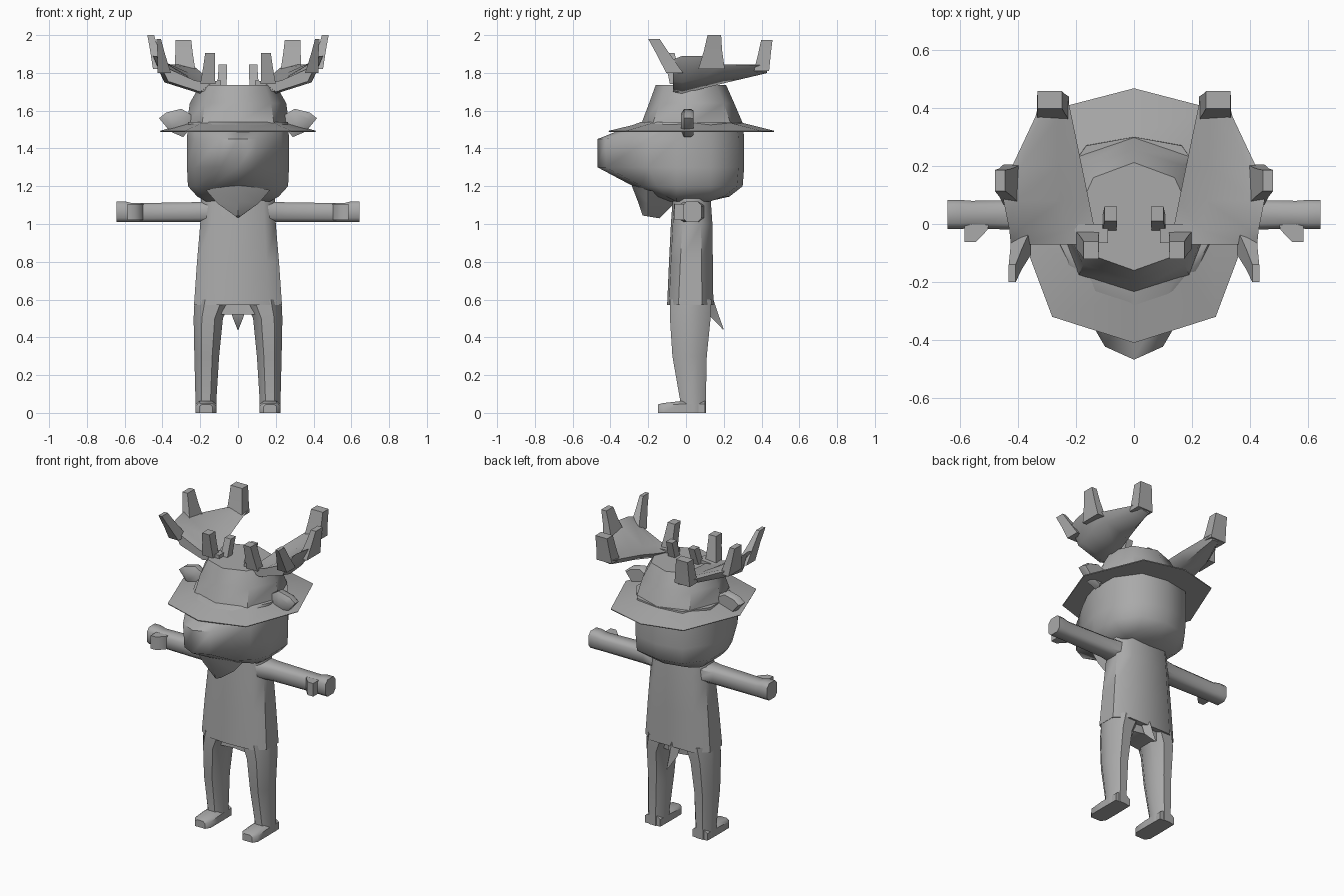
import bpy, bmesh, math
from mathutils import Vector

GREY = bpy.data.materials.new("plain grey")
GREY.diffuse_color = (0.4, 0.4, 0.4, 1)


def loft(name, rings, mirror=False, angle=50):
    """Skin a list of equal-length rings, cap both ends, optionally mirror in x."""
    bm = bmesh.new()
    loops = [[bm.verts.new(p) for p in r] for r in rings]
    n = len(loops[0])
    for a, b in zip(loops, loops[1:]):
        for i in range(n):
            j = (i + 1) % n
            bm.faces.new((a[i], a[j], b[j], b[i]))
    bm.faces.new(loops[0])
    bm.faces.new(loops[-1])
    if mirror:
        copy = bmesh.ops.duplicate(bm, geom=bm.verts[:] + bm.edges[:] + bm.faces[:])
        for v in copy["geom"]:
            if isinstance(v, bmesh.types.BMVert):
                v.co.x *= -1
    bmesh.ops.remove_doubles(bm, verts=bm.verts[:], dist=1e-5)
    bmesh.ops.recalc_face_normals(bm, faces=bm.faces[:])
    me = bpy.data.meshes.new(name)
    bm.to_mesh(me)
    bm.free()
    me.materials.append(GREY)
    ob = bpy.data.objects.new(name, me)
    bpy.context.collection.objects.link(ob)
    bpy.ops.object.select_all(action='DESELECT')
    ob.select_set(True)
    bpy.context.view_layer.objects.active = ob
    bpy.ops.object.shade_smooth_by_angle(angle=math.radians(angle))
    return ob


def symmetric(half, z):
    """Full plan ring from its right half, listed front centre to back centre."""
    return [(x, y, z) for x, y in half] + [(-x, y, z) for x, y in half[-2:0:-1]]


def cut_box(x0, x1, y0, y1, c=0.28):
    """Rectangle with cut corners as (u, v) pairs."""
    dx, dy = (x1 - x0) * c, (y1 - y0) * c
    return [(x0 + dx, y0), (x1 - dx, y0), (x1, y0 + dy), (x1, y1 - dy),
            (x1 - dx, y1), (x0 + dx, y1), (x0, y1 - dy), (x0, y0 + dy)]


def prong(name, base, tip, w0, w1):
    """Tapered four-sided spike, mirrored; w is (x half width, y half width)."""
    ring = lambda c, w: [(c[0] + sx * w[0], c[1] + sy * w[1], c[2])
                         for sx, sy in ((-1, -1), (1, -1), (1, 1), (-1, 1))]
    mid = Vector(base).lerp(Vector(tip), 0.55)
    wm = [a * 0.35 + b * 0.65 for a, b in zip(w0, w1)]
    return loft(name, [ring(base, w0), ring(mid, wm), ring(tip, w1)], True)


# Torso, a long tunic flaring to the hips
loft("torso", [symmetric([(0, f), (w * 0.7, f + 0.01), (w, f + 0.06), (w, b - 0.06),
                          (w * 0.65, b), (0, b)], z)
               for z, w, f, b in [(0.57, 0.233, -0.10, 0.145), (0.80, 0.217, -0.09, 0.142),
                                  (1.00, 0.20, -0.08, 0.14), (1.14, 0.195, -0.07, 0.13)]])

# Hips closing the gap between the legs
loft("hips", [symmetric([(0, -0.04), (w, -0.05), (w, 0.10), (0, 0.12)], z)
              for z, w in [(0.52, 0.09), (0.60, 0.18)]])

# Legs with ankles
loft("legs", [[(x, y, z) for x, y in cut_box(x0, x1, y0, y1)]
              for z, x0, x1, y0, y1 in [(0.0, 0.115, 0.225, -0.04, 0.105),
                                        (0.06, 0.115, 0.225, -0.03, 0.105),
                                        (0.30, 0.10, 0.231, -0.072, 0.11),
                                        (0.50, 0.08, 0.235, -0.085, 0.13),
                                        (0.60, 0.03, 0.230, -0.085, 0.135)]], True)

# Feet, pointing forward
loft("feet", [[(0.17 + u * w, y, v) for u, v in ((-1, 0), (1, 0), (1, h * 0.75),
                                                 (0.6, h), (-0.6, h), (-1, h * 0.75))]
              for y, w, h in [(-0.148, 0.035, 0.045), (-0.12, 0.055, 0.052),
                              (-0.03, 0.056, 0.062), (0.10, 0.054, 0.062)]], True)

# Tail
loft("tail", [[(-0.045, 0.12, 0.58), (0.045, 0.12, 0.58), (0, 0.145, 0.60)],
              [(-0.03, 0.13, 0.51), (0.03, 0.13, 0.51), (0, 0.172, 0.52)],
              [(-0.002, 0.197, 0.44), (0.002, 0.197, 0.44), (0, 0.2, 0.443)]])

# Arms and thumbs
loft("arms", [[(x, u, v) for u, v in cut_box(y0, y1, 1.01, z1, 0.2)]
              for x, y0, y1, z1 in [(0.14, -0.05, 0.10, 1.12), (0.25, -0.025, 0.085, 1.115),
                                    (0.56, -0.015, 0.08, 1.11), (0.60, -0.017, 0.083, 1.12),
                                    (0.643, -0.017, 0.083, 1.12)]], True)
loft("thumbs", [[(x, y, z) for x, y in ((0.50, 0.0), (0.505, -0.02), (0.545, -0.062),
                                        (0.585, -0.062), (0.585, 0.0))]
                for z in (1.02, 1.105)], True)

# Head with a wedge-shaped muzzle
head = []
for z, w, front, back, muzzle in [(1.12, 0.17, -0.10, 0.12, 0.09), (1.145, 0.215, -0.19, 0.23, 0.11),
                                  (1.20, 0.265, -0.28, 0.30, 0.14), (1.30, 0.27, -0.468, 0.308, 0.09),
                                  (1.45, 0.27, -0.468, 0.308, 0.10), (1.54, 0.265, -0.24, 0.30, 0.14)]:
    head.append(symmetric([(0, front), (muzzle, front + 0.045),
                           (w * 0.85, max(front * 0.55, -0.20)), (w, -0.05), (w, 0.13),
                           (w * 0.62, back - 0.03), (0, back)], z))
loft("head", head, angle=60)

# Pointed beard beneath the jaw
loft("beard", [[(-0.17, -0.20, 1.18), (0, -0.29, 1.21), (0.17, -0.20, 1.18), (0, -0.03, 1.15)],
               [(-0.11, -0.20, 1.11), (0, -0.255, 1.12), (0.11, -0.20, 1.11), (0, -0.06, 1.11)],
               [(-0.012, -0.20, 1.04), (0, -0.23, 1.045), (0.012, -0.20, 1.04), (0, -0.14, 1.03)]])

# Hat: wide brim sheet and tapering crown
hat_rows = [(1.488, [(0, -0.408), (0.28, -0.32), (0.41, 0.03), (0.26, 0.40), (0, 0.465)]),
            (1.493, [(0, -0.41), (0.282, -0.32), (0.413, 0.03), (0.262, 0.40), (0, 0.468)]),
            (1.535, [(0, -0.235), (0.19, -0.175), (0.27, 0.03), (0.19, 0.235), (0, 0.30)]),
            (1.64, [(0, -0.195), (0.175, -0.14), (0.255, 0.03), (0.175, 0.20), (0, 0.255)]),
            (1.737, [(0, -0.16), (0.14, -0.11), (0.20, 0.03), (0.14, 0.16), (0, 0.212)])]
loft("hat", [symmetric(half, z) for z, half in hat_rows], angle=45)

# Leaf-shaped ears
ear = [(0.25, 1.51), (0.29, 1.46), (0.36, 1.49), (0.418, 1.56), (0.38, 1.59), (0.30, 1.61), (0.25, 1.58)]
loft("ears", [[(0.33 + (x - 0.33) * s, y, 1.54 + (z - 1.54) * s) for x, z in ear]
              for y, s in [(-0.027, 0.6), (-0.01, 1), (0.025, 1), (0.04, 0.85)]], True)

# Antler palms: cupped plates running front to back
palms = [(-0.07, [(0.14, 1.745), (0.20, 1.70), (0.37, 1.755), (0.425, 1.87), (0.385, 1.83), (0.23, 1.76)]),
         (-0.02, [(0.135, 1.74), (0.20, 1.69), (0.39, 1.75), (0.43, 1.89), (0.395, 1.86), (0.23, 1.755)]),
         (0.08, [(0.155, 1.76), (0.21, 1.715), (0.40, 1.77), (0.45, 1.89), (0.415, 1.87), (0.25, 1.775)]),
         (0.20, [(0.18, 1.79), (0.23, 1.745), (0.385, 1.79), (0.42, 1.845), (0.39, 1.845), (0.26, 1.80)]),
         (0.37, [(0.215, 1.82), (0.24, 1.785), (0.31, 1.80), (0.34, 1.84), (0.32, 1.845), (0.26, 1.83)]),
         (0.43, [(0.228, 1.83), (0.245, 1.80), (0.29, 1.805), (0.325, 1.84), (0.31, 1.85), (0.26, 1.84)])]
loft("antler_palms", [[(x, y, z) for x, z in sec] for y, sec in palms], True, 60)

# Antler stems and prongs
loft("antler_stems", [[(x, u, v) for u, v in ((-0.065, z - 0.03), (0.0, z - 0.03), (0.0, z + 0.02), (-0.065, z + 0.02))]
                      for x, z in [(0.09, 1.74), (0.22, 1.73)]], True)
prong("antler_front_prongs", (0.39, -0.06, 1.80), (0.42, -0.17, 1.98), (0.035, 0.045), (0.012, 0.03))
prong("antler_middle_prongs", (0.42, 0.135, 1.82), (0.462, 0.15, 2.0), (0.03, 0.07), (0.018, 0.036))
prong("antler_rear_prongs", (0.28, 0.40, 1.81), (0.29, 0.428, 1.975), (0.055, 0.04), (0.042, 0.03))
prong("antler_brow_prongs", (0.16, -0.055, 1.74), (0.148, -0.09, 1.905), (0.04, 0.03), (0.026, 0.03))
prong("antler_inner_prongs", (0.085, 0.0, 1.73), (0.08, 0.035, 1.845), (0.025, 0.025), (0.022, 0.025))
